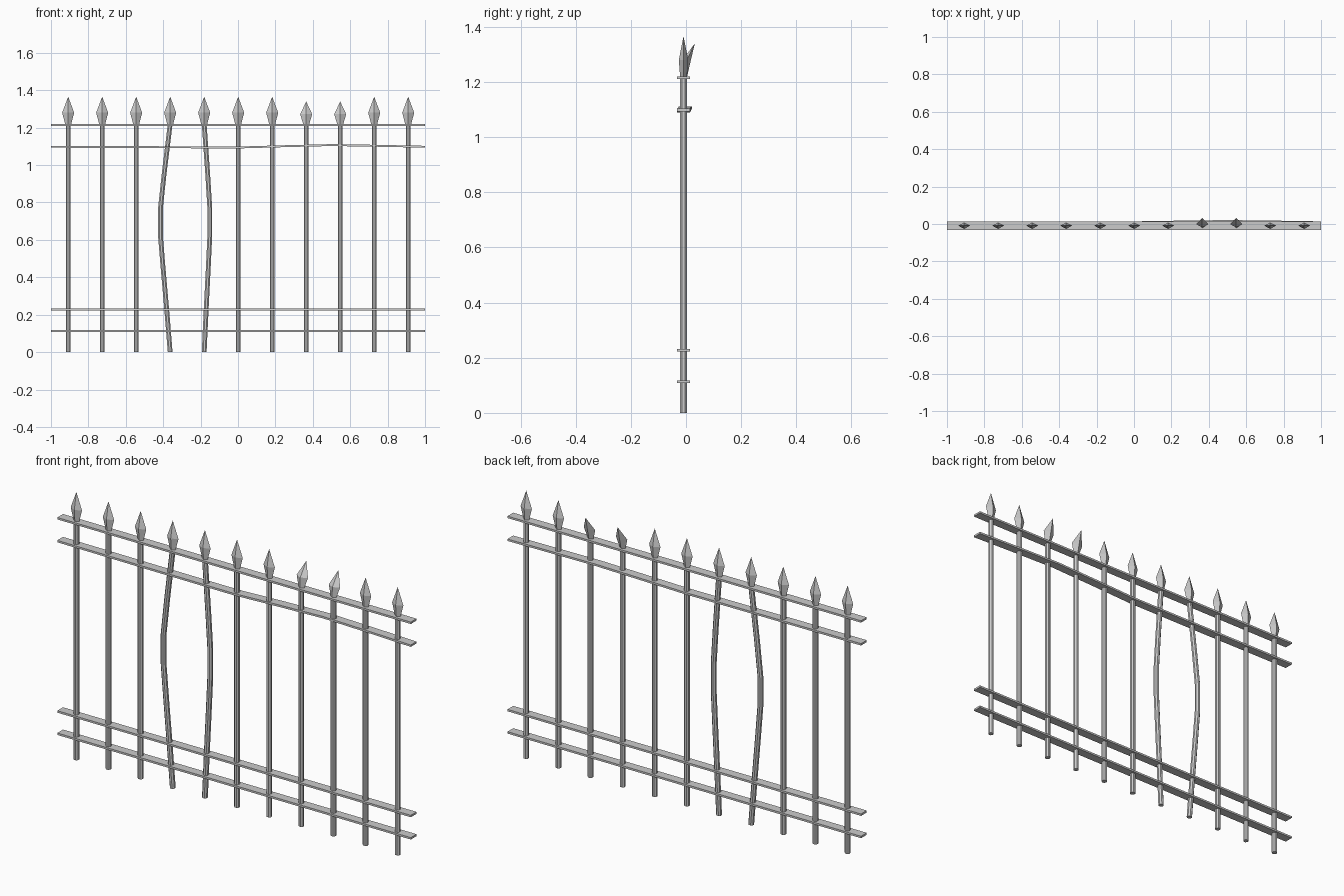
import bpy, math

if "Cube" in bpy.data.objects:
    bpy.data.objects.remove(bpy.data.objects["Cube"])

YC = -0.009  # depth of the fence centre line


def loft(name, rings, tip=None):
    """Skin equal-sized vertex rings, cap the ends, or finish in a point."""
    n = len(rings[0])
    verts = [v for r in rings for v in r]
    faces = [tuple(reversed(range(n)))]
    for k in range(len(rings) - 1):
        a, b = k * n, (k + 1) * n
        faces += [(a + i, a + (i + 1) % n, b + (i + 1) % n, b + i) for i in range(n)]
    a = (len(rings) - 1) * n
    if tip:
        verts.append(tip)
        faces += [(a + i, a + (i + 1) % n, len(verts) - 1) for i in range(n)]
    else:
        faces.append(tuple(range(a, a + n)))
    me = bpy.data.meshes.new(name)
    me.from_pydata(verts, [], faces)
    ob = bpy.data.objects.new(name, me)
    bpy.context.collection.objects.link(ob)
    return ob


def circle(x, y, z, rx, ry, n, turn=0.0):
    return [(x + rx * math.cos(2 * math.pi * i / n + turn),
             y + ry * math.sin(2 * math.pi * i / n + turn), z) for i in range(n)]


def bar(x, path):
    loft("bar", [circle(x + dx, YC, z, 0.0138, 0.0138, 8, math.pi / 8) for z, dx in path])


def spear(x, bent):
    mid_y, mid_z = (YC + 0.008, 1.272) if bent else (YC, 1.28)
    tip = (x, 0.032, 1.34) if bent else (x, YC, 1.366)
    loft("spear_head", [circle(x, YC, 1.215, 0.015, 0.012, 4),
                        circle(x, mid_y, mid_z, 0.032, 0.017, 4)], tip)


def rail(path):
    """Flat strip along x; path gives x, y shift, z."""
    h, t = 0.023, 0.005
    loft("rail", [[(x, YC + dy - h, z - t), (x, YC + dy + h, z - t),
                   (x, YC + dy + h, z + t), (x, YC + dy - h, z + t)] for x, dy, z in path])


# upright bars, two of them bowed apart, each with a spear head
straight = [(0, 0), (1.22, 0)]
bow = [(0, 0), (0.23, 0.36), (0.45, 0.73), (0.62, 1), (0.77, 1), (0.95, 0.63), (1.22, 0)]
bowed = {3: -0.052, 4: 0.03}
for i in range(11):
    x = -0.908 + 0.1818 * i
    bar(x, [(z, d * bowed[i]) for z, d in bow] if i in bowed else straight)
    spear(x, i in (7, 8))

# straight rails and the slightly warped upper one
for z in (0.113, 0.227, 1.215):
    rail([(-1, 0, z), (1, 0, z)])
rail([(-1, 0, 1.098), (-0.5, -0.001, 1.096), (0, 0, 1.094), (0.25, 0.004, 1.101),
      (0.5, 0.007, 1.107), (0.75, 0.004, 1.103), (1, 0, 1.098)])
